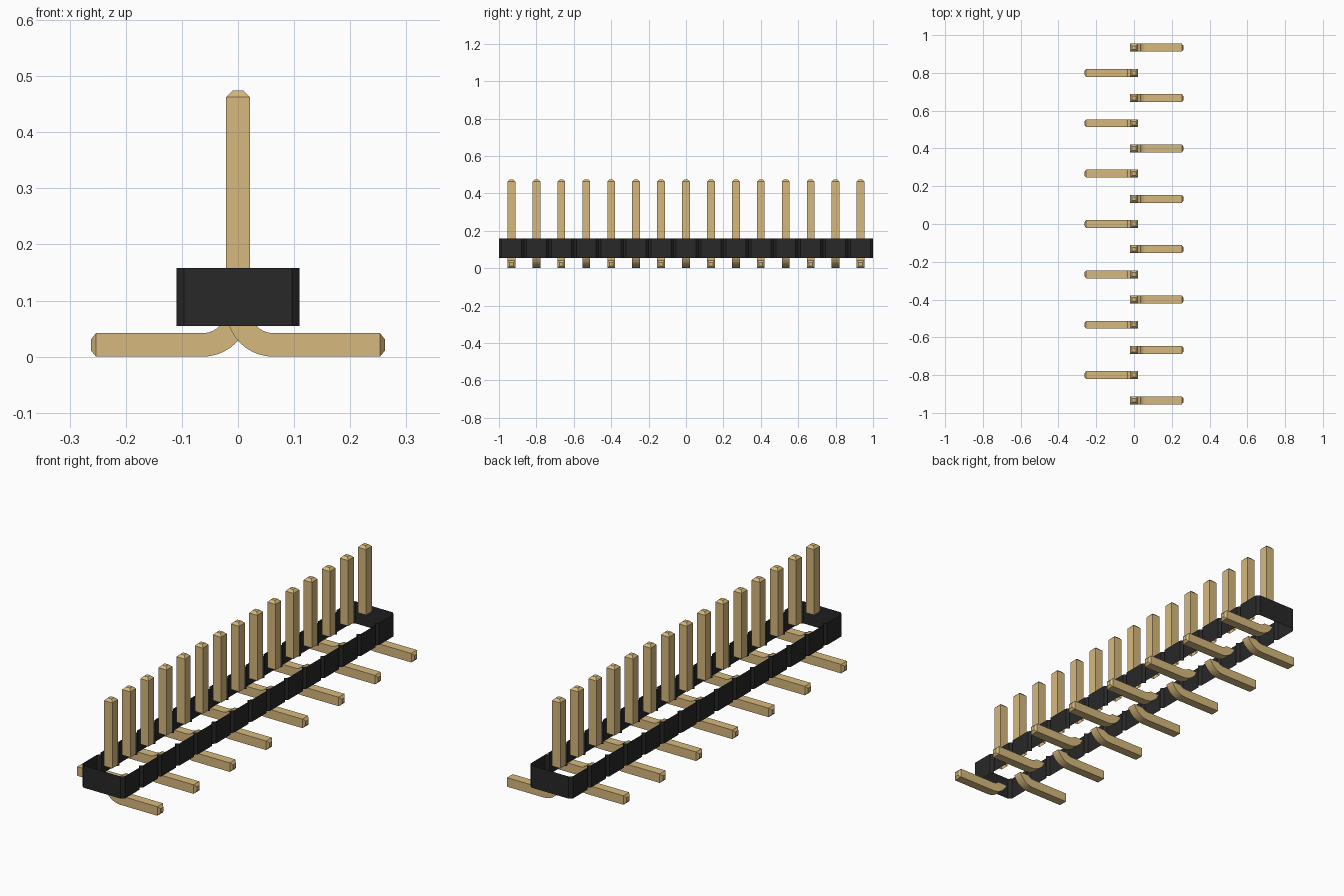
import bpy, bmesh, math
from mathutils import Vector

if "Cube" in bpy.data.objects:
    bpy.data.objects.remove(bpy.data.objects["Cube"])

COUNT = 15
PITCH = 2 / COUNT
HALF_W = 0.11               # housing half width
BASE_Z, TOP_Z = 0.055, 0.158
NOTCH = PITCH / 10
PIN = 0.021                 # pin half thickness
TIP = 0.010                 # half thickness at the bevelled tip
BEND = 0.042                # inner radius of the bend


def material(name, rgb, rough):
    m = bpy.data.materials.new(name)
    m.use_nodes = True
    m.diffuse_color = (*rgb, 1)
    bsdf = m.node_tree.nodes["Principled BSDF"]
    bsdf.inputs["Base Color"].default_value = (*rgb, 1)
    bsdf.inputs["Roughness"].default_value = rough
    return m


black = material("black plastic", (0.021, 0.021, 0.021), 0.6)
gold = material("gold metal", (0.68, 0.485, 0.205), 0.5)


def loft(bm, rings, cap=False):
    """Join closed rings of points with quads, optionally capping the last."""
    rows = [[bm.verts.new(p) for p in ring] for ring in rings]
    for a, b in zip(rows, rows[1:]):
        for i in range(len(a)):
            j = (i + 1) % len(a)
            bm.faces.new((a[i], a[j], b[j], b[i]))
    if cap:
        bm.faces.new(rows[-1])


def add_object(name, bm, mat, y=0):
    bmesh.ops.recalc_face_normals(bm, faces=bm.faces)
    mesh = bpy.data.meshes.new(name)
    bm.to_mesh(mesh)
    bm.free()
    mesh.materials.append(mat)
    ob = bpy.data.objects.new(name, mesh)
    ob.location.y = y
    bpy.context.collection.objects.link(ob)
    return ob


# Housing: open-topped wall with a V notch between neighbouring positions
side = []
for i in range(COUNT):
    y0 = -1 + i * PITCH
    side += [(HALF_W - NOTCH, y0), (HALF_W, y0 + NOTCH), (HALF_W, y0 + PITCH - NOTCH)]
side.append((HALF_W - NOTCH, 1))
outline = side + [(-x, -y) for x, y in side]
bm = bmesh.new()
loft(bm, [[(x, y, z) for x, y in outline] for z in (BASE_Z, TOP_Z)])
add_object("housing", bm, black)


def square(center, across, half):
    """Square ring around a point; across is the in-plane width direction."""
    u, v = across * half, Vector((0, half, 0))
    return [center + u + v, center - u + v, center - u - v, center + u - v]


def build_post():
    bm = bmesh.new()
    levels = ((TOP_Z, PIN), (0.463, PIN), (0.474, TIP))
    loft(bm, [square(Vector((0, 0, z)), Vector((1, 0, 0)), h) for z, h in levels], cap=True)
    return bm


def build_foot(sign):
    # Quarter bend from vertical to horizontal, then a straight bevelled foot
    bm = bmesh.new()
    radius = BEND + PIN
    rings = []
    steps = 10
    for k in range(steps + 1):
        a = math.pi / 2 * k / steps
        outward = Vector((-math.cos(a), 0, -math.sin(a)))
        center = Vector((radius, 0, radius + PIN)) + outward * radius
        rings.append(square(center, outward, PIN))
    for x, h in ((0.253, PIN), (0.262, TIP)):
        rings.append(square(Vector((x, 0, PIN)), Vector((0, 0, -1)), h))
    loft(bm, rings, cap=True)
    # Only the part under the housing remains
    bmesh.ops.bisect_plane(bm, geom=bm.verts[:] + bm.edges[:] + bm.faces[:],
                           plane_co=(0, 0, BASE_Z), plane_no=(0, 0, 1), clear_outer=True)
    for v in bm.verts:
        v.co.x *= sign
    return bm


# Pins, with the feet turned to alternating sides
for i in range(COUNT):
    y = -1 + (i + 0.5) * PITCH
    add_object(f"pin_post_{i + 1}", build_post(), gold, y)
    add_object(f"pin_foot_{i + 1}", build_foot(1 if i % 2 == 0 else -1), gold, y)
